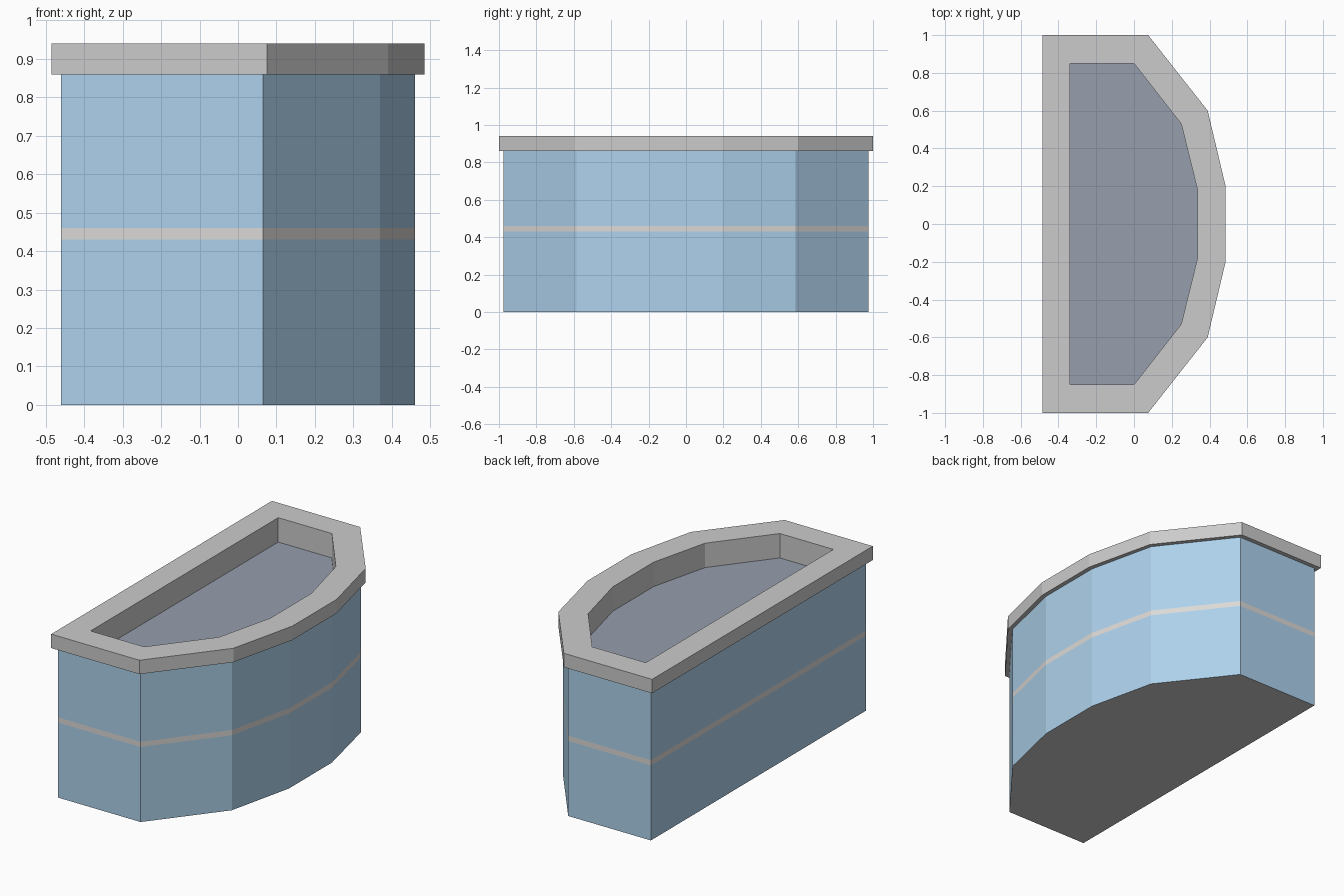
import bpy, bmesh

if "Cube" in bpy.data.objects:
    bpy.data.objects.remove(bpy.data.objects["Cube"])

# Half outlines (y > 0), from the flat back round to the curved front
RIM_OUTER = [(-0.485, 1.0), (0.075, 1.0), (0.39, 0.6), (0.485, 0.2)]
RIM_INNER = [(-0.34, 0.85), (0.0, 0.85), (0.25, 0.53), (0.335, 0.185)]
WALL = [(-0.46, 0.975), (0.065, 0.975), (0.37, 0.585), (0.46, 0.195)]


def material(name, rgb):
    mat = bpy.data.materials.new(name)
    mat.diffuse_color = (*rgb, 1)
    mat.use_nodes = True
    mat.node_tree.nodes["Principled BSDF"].inputs["Base Color"].default_value = mat.diffuse_color
    return mat


def loft(name, sections, mat=None, cap=None):
    """Join mirrored half outlines at given heights; cap is None, 'up' or 'down'."""
    bm = bmesh.new()
    loops = []
    for half, z in sections:
        # counter-clockwise seen from above
        outline = [(x, -y) for x, y in half] + half[::-1]
        loops.append([bm.verts.new((x, y, z)) for x, y in outline])
    for low, high in zip(loops, loops[1:]):
        n = len(low)
        for i in range(n):
            j = (i + 1) % n
            bm.faces.new((low[i], low[j], high[j], high[i]))
    if cap == 'up':
        bm.faces.new(loops[-1])
    elif cap == 'down':
        bm.faces.new(loops[0][::-1])
    mesh = bpy.data.meshes.new(name)
    bm.to_mesh(mesh)
    bm.free()
    obj = bpy.data.objects.new(name, mesh)
    bpy.context.collection.objects.link(obj)
    if mat:
        mesh.materials.append(mat)
    return obj


blue = material("wall_blue", (0.42, 0.64, 0.84))
pale = material("stripe_pale", (0.72, 0.70, 0.68))
dark = material("inside_dark", (0.31, 0.34, 0.42))

# Outer walls with a flush stripe between them
loft("lower_wall", [(WALL, 0.0), (WALL, 0.43)], blue)
loft("stripe", [(WALL, 0.43), (WALL, 0.46)], pale)
loft("upper_wall", [(WALL, 0.46), (WALL, 0.86)], blue)

# Grey underside
loft("base", [(WALL, 0.0)], cap='down')

# Overhanging rim, running down inside to the sunken surface
loft("rim", [(WALL, 0.86), (RIM_OUTER, 0.86), (RIM_OUTER, 0.94),
             (RIM_INNER, 0.94), (RIM_INNER, 0.80)])

# Sunken surface inside the rim
loft("inner_surface", [(RIM_INNER, 0.80)], dark, cap='up')
